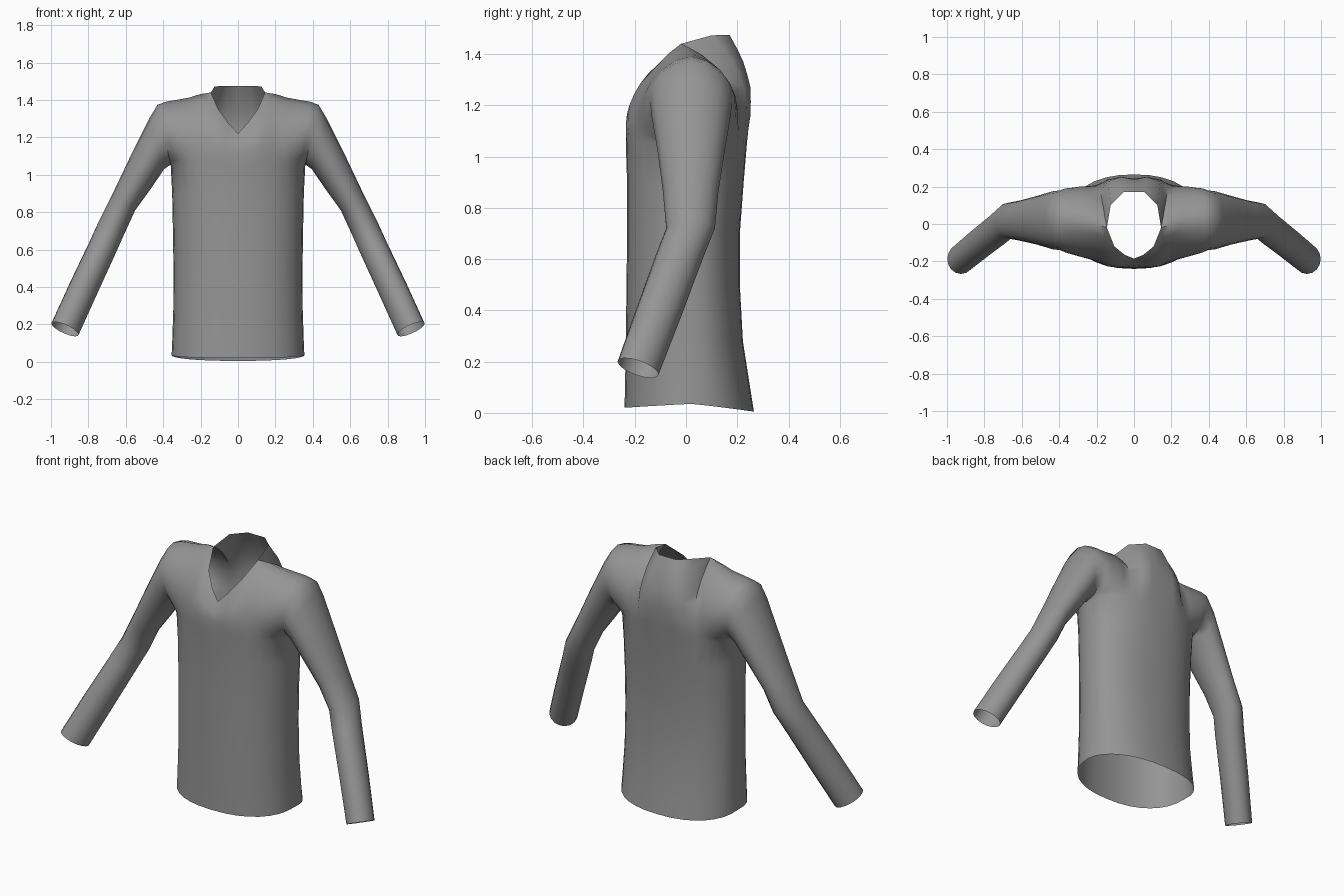
import bpy, bmesh, math
from mathutils import Vector

if "Cube" in bpy.data.objects:
    bpy.data.objects.remove(bpy.data.objects["Cube"])

COLS, HALF = 8, 8          # columns per quarter of the body, segments per half armhole

fabric = bpy.data.materials.new("grey_fabric")
fabric.diffuse_color = (0.3, 0.3, 0.3, 1)
fabric.use_nodes = True
fabric.node_tree.nodes["Principled BSDF"].inputs["Base Color"].default_value = fabric.diffuse_color

bm = bmesh.new()


def skin(rows):
    """Join rows of points with quads."""
    vs = [[bm.verts.new(p) for p in row] for row in rows]
    for a, b in zip(vs, vs[1:]):
        for i in range(len(a) - 1):
            bm.faces.new((a[i], a[i + 1], b[i + 1], b[i]))


def along(points, t):
    """Point at fraction t of a polyline with evenly spaced parameters."""
    f = t * (len(points) - 1)
    i = min(int(f), len(points) - 2)
    return Vector(points[i]).lerp(Vector(points[i + 1]), f - i)


def sleeve_point(ring, angle):
    """Ring: inner (x, z), outer (x, z), centre y, half depth y, tilt of depth axis."""
    (xi, zi), (xo, zo), y, half, tilt = ring
    c = Vector(((xi + xo) / 2, y, (zi + zo) / 2))
    a = Vector(((xo - xi) / 2, 0, (zo - zi) / 2))
    return c - a * math.cos(angle) + Vector((0, half, tilt)) * math.sin(angle)


# Sleeve rings from armhole to cuff
rings = [
    ((.36, 1.055), (.43, 1.375), .020, .160, 0),
    ((.395, 1.03), (.475, 1.30), .020, .155, 0),
    ((.47, .92), (.57, 1.11), .020, .130, 0),
    ((.55, .81), (.665, .91), .018, .108, 0),
    ((.605, .69), (.745, .75), .018, .095, 0),
    ((.645, .60), (.795, .64), -.022, .090, -.012),
    ((.75, .37), (.90, .42), -.105, .085, -.022),
    ((.852, .145), (.998, .205), -.187, .080, -.025),
]
skin([[sleeve_point(r, math.pi * k / HALF) for k in range(-HALF, HALF + 1)] for r in rings])

# Torso levels: height, half width, front y, back y
levels = [
    (0, .355, -.240, .265), (.10, .352, -.238, .250), (.28, .346, -.235, .222),
    (.50, .345, -.232, .210), (.70, .348, -.230, .210), (.90, .352, -.230, .225),
    (1.055, .36, -.235, .238),
]
shoulder = [(.145, -.02, 1.44), (.20, 0, 1.432), (.26, .01, 1.413),
            (.32, .015, 1.402), (.38, .02, 1.392), (.43, .02, 1.375)]
front_neck = [(0, -.185, 1.22), (.05, -.165, 1.275), (.105, -.12, 1.35)]
back_neck = [(0, .17, 1.475), (.055, .17, 1.475), (.125, .10, 1.473)]
front_centre = [(0, -.235, 1.055), (0, -.224, 1.14), (0, -.185, 1.22)]
back_centre = [(0, .238, 1.055), (0, .242, 1.16), (0, .238, 1.27),
               (0, .212, 1.37), (0, .17, 1.475)]


def torso_row(level, side):
    """Quarter outline from the centre line to the side seam."""
    z, w, front, back = level
    depth = (front if side < 0 else back) - .02
    row = []
    for i in range(COLS + 1):
        s = max(math.sin(math.pi / 2 * i / COLS), 0)
        c = max(math.cos(math.pi / 2 * i / COLS), 0) if i < COLS else 0
        hem = .035 - (.015 if side < 0 else .03) * c if z == 0 else z
        row.append(Vector((w * s ** .88, .02 + depth * c ** .88, hem)))
    return row


for side, neck, centre in ((-1, front_neck, front_centre), (1, back_neck, back_centre)):
    # Lower body, hem to armpit
    rows = [torso_row(level, side) for level in levels]
    # Chest or upper back: patch between armpit row, centre line, armhole and shoulder
    bottom = rows[-1]
    top = [Vector(p) for p in neck + shoulder]
    for k in range(1, HALF + 1):
        v = k / HALF
        left = along(centre, v)
        right = sleeve_point(rings[0], side * math.pi * v)
        row = []
        for i in range(COLS + 1):
            u = i / COLS
            corners = (bottom[0].lerp(bottom[-1], u)).lerp(top[0].lerp(top[-1], u), v)
            row.append(left.lerp(right, u) + bottom[i].lerp(top[i], v) - corners)
        rows.append(row)
    skin(rows)

# Weld, then mirror to the other side
bmesh.ops.remove_doubles(bm, verts=bm.verts, dist=.002)
other = bmesh.ops.duplicate(bm, geom=bm.verts[:] + bm.edges[:] + bm.faces[:])["geom"]
for v in other:
    if isinstance(v, bmesh.types.BMVert):
        v.co.x = -v.co.x
bmesh.ops.reverse_faces(bm, faces=[f for f in other if isinstance(f, bmesh.types.BMFace)])
bmesh.ops.remove_doubles(bm, verts=bm.verts, dist=.002)
bmesh.ops.recalc_face_normals(bm, faces=bm.faces)

mesh = bpy.data.meshes.new("long_sleeve_shirt")
bm.to_mesh(mesh)
bm.free()
mesh.materials.append(fabric)
shirt = bpy.data.objects.new("long_sleeve_shirt", mesh)
bpy.context.collection.objects.link(shirt)
bpy.context.view_layer.objects.active = shirt
shirt.select_set(True)
bpy.ops.object.shade_smooth_by_angle(angle=math.radians(60))
